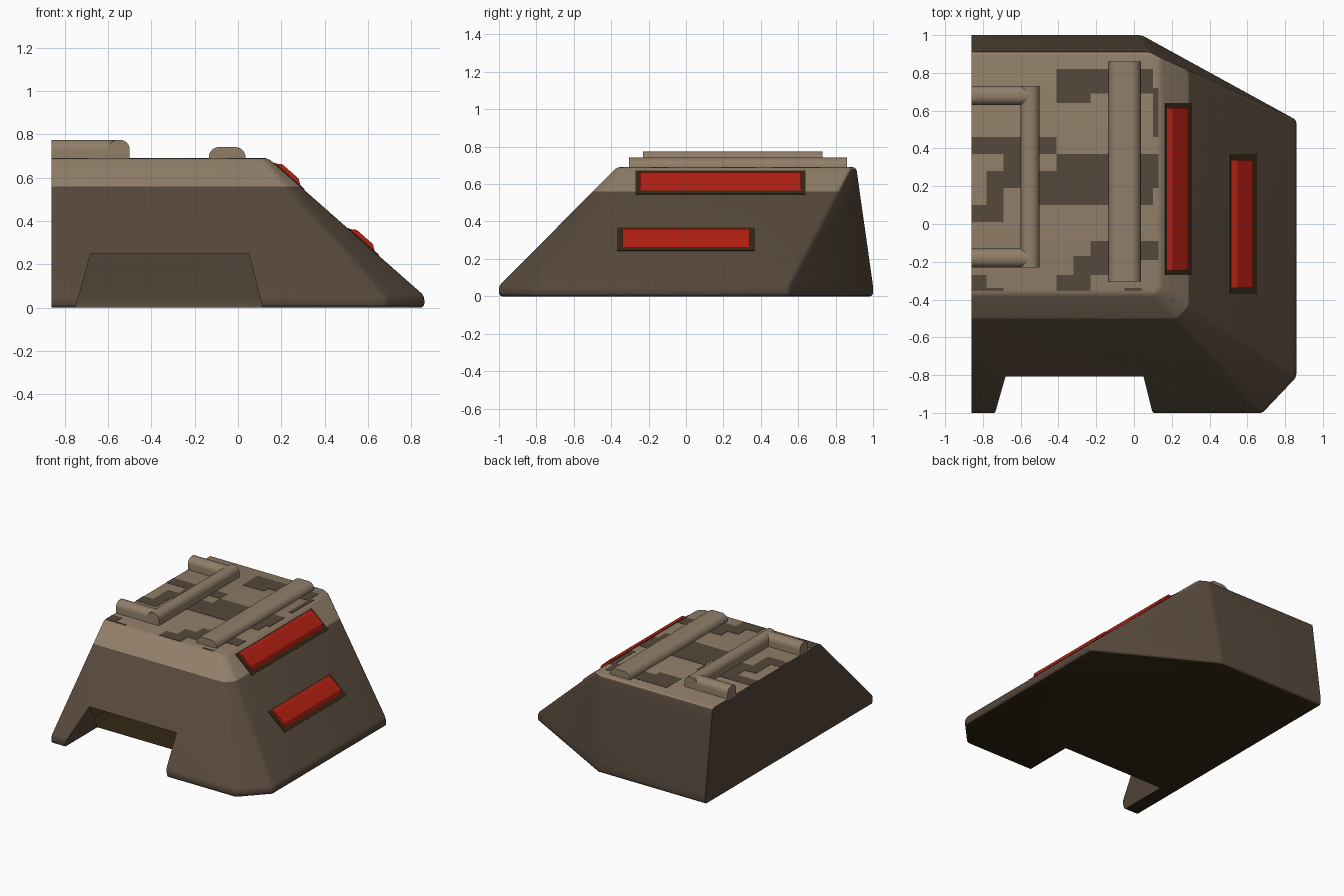
import bpy, bmesh
from mathutils import Vector, Matrix

if "Cube" in bpy.data.objects:
    bpy.data.objects.remove(bpy.data.objects["Cube"])


def material(name, rgb):
    m = bpy.data.materials.new(name)
    m.use_nodes = True
    m.diffuse_color = (*rgb, 1)
    m.node_tree.nodes["Principled BSDF"].inputs["Base Color"].default_value = (*rgb, 1)
    return m


BROWN = material("dark brown", (0.093, 0.065, 0.044))
TAN = material("tan", (0.283, 0.209, 0.141))
OLIVE = material("dark olive", (0.033, 0.02, 0.007))
RED = material("lamp red", (0.45, 0.014, 0.006))


def finish(name, bm, mats, matrix=None):
    bmesh.ops.recalc_face_normals(bm, faces=bm.faces)
    mesh = bpy.data.meshes.new(name)
    bm.to_mesh(mesh)
    bm.free()
    ob = bpy.data.objects.new(name, mesh)
    bpy.context.scene.collection.objects.link(ob)
    for m in mats:
        mesh.materials.append(m)
    if matrix:
        ob.matrix_world = matrix
    return ob


def smooth(ob):
    bpy.ops.object.select_all(action='DESELECT')
    ob.select_set(True)
    bpy.context.view_layer.objects.active = ob
    bpy.ops.object.shade_smooth_by_angle(angle=0.6)


def loft(bm, rings):
    """Closed solid through rings of equal point count."""
    vs = [[bm.verts.new(p) for p in ring] for ring in rings]
    n = len(vs[0])
    for a, b in zip(vs, vs[1:]):
        for i in range(n):
            j = (i + 1) % n
            bm.faces.new((a[i], a[j], b[j], b[i]))
    bm.faces.new(vs[0][::-1])
    bm.faces.new(vs[-1])


# Sloped hull: wide foot with a short rim, narrow roof, flat left side
SIDE, ROOF, BAND = -0.86, 0.69, 0.56
foot = [(SIDE, -1), (0.68, -1), (0.86, -0.81), (0.86, 0.55), (0.04, 1), (SIDE, 1)]
roof = [(SIDE, -0.37), (0.11, -0.37), (0.14, -0.34), (0.14, 0.88), (0.085, 0.91), (SIDE, 0.91)]
bm = bmesh.new()
loft(bm, [[(x, y, z) for x, y in ring]
          for ring, z in ((foot, 0), (foot, 0.055), (roof, ROOF))])
bmesh.ops.recalc_face_normals(bm, faces=bm.faces)
edges = [e for e in bm.edges
         if not all(v.co.x < SIDE + 0.01 for v in e.verts)]
bmesh.ops.bevel(bm, geom=edges, offset=0.018, segments=3, profile=0.5,
                affect='EDGES', clamp_overlap=True)
hull = finish("hull", bm, [BROWN, TAN, OLIVE])

# Notch in the front foot
bm = bmesh.new()
loft(bm, [[(x0, -1.2, z), (x1, -1.2, z), (x1, back, z), (x0, back, z)]
          for z, x0, x1, back in ((-0.05, -0.765, 0.125, -0.57), (0.25, -0.68, 0.05, -0.79))])
cutter = finish("notch_cutter", bm, [BROWN])
cutter.hide_render = True
mod = hull.modifiers.new("notch", 'BOOLEAN')
mod.object = cutter
mod.operation = 'DIFFERENCE'
mod.solver = 'EXACT'
cut = bpy.data.meshes.new_from_object(
    hull.evaluated_get(bpy.context.evaluated_depsgraph_get()))
hull.modifiers.clear()
hull.data = cut
bpy.data.objects.remove(cutter)

# Open the notch into the hollow hull, then colour the upper band and the floor
bm = bmesh.new()
bm.from_mesh(cut)
opening = []
for f in bm.faces:
    c = f.calc_center_median()
    if -0.7 < c.x < 0.07 and -0.95 < c.y < -0.5 and 0.04 < c.z < 0.22 and -0.9 < f.normal.z < -0.3:
        opening.append(f)
bmesh.ops.delete(bm, geom=opening, context='FACES')
bmesh.ops.bisect_plane(bm, geom=bm.verts[:] + bm.edges[:] + bm.faces[:],
                       plane_co=(0, 0, BAND), plane_no=(0, 0, 1))
for f in bm.faces:
    c, n = f.calc_center_median(), f.normal
    f.material_index = 0
    if c.z > BAND and n.y < 0.7 and n.x > -0.5:
        f.material_index = 1
    elif n.z < -0.95 and c.z < 0.02:
        f.material_index = 2
bm.to_mesh(cut)
bm.free()
smooth(hull)

# Blocky camouflage plates on the roof: x from, x to, y from, y to
patches = [
    (-0.41, -0.1, 0.69, 0.82), (-0.41, -0.23, 0.64, 0.69), (0.0, 0.1, 0.69, 0.82),
    (0.1, 0.13, 0.46, 0.72), (-0.86, -0.41, 0.37, 0.46), (-0.69, -0.5, 0.28, 0.37),
    (-0.78, -0.6, 0.19, 0.28), (-0.78, -0.69, 0.1, 0.19), (-0.86, -0.69, 0.01, 0.1),
    (-0.41, -0.1, 0.28, 0.37), (-0.5, -0.1, 0.1, 0.28), (0.0, 0.13, 0.19, 0.37),
    (0.0, 0.1, 0.1, 0.19), (-0.23, -0.1, -0.17, -0.09), (-0.32, -0.1, -0.27, -0.17),
    (-0.41, -0.23, -0.355, -0.27), (-0.86, -0.78, -0.355, -0.27),
    (-0.78, -0.69, -0.355, -0.34), (0.0, 0.13, -0.19, -0.09), (-0.05, 0.04, -0.355, -0.34)]
bm = bmesh.new()
for x0, x1, y0, y1 in patches:
    loft(bm, [[(x0, y0, z), (x1, y0, z), (x1, y1, z), (x0, y1, z)]
              for z in (ROOF - 0.002, ROOF + 0.002)])
finish("camouflage_patches", bm, [BROWN])


# Round-topped roof rails
def rail(name, x, y, top, radius):
    bm = bmesh.new()
    loft(bm, [[(x[0], y[0], z), (x[1], y[0], z), (x[1], y[1], z), (x[0], y[1], z)]
              for z in (ROOF - 0.01, top)])
    axis = 0 if x[1] - x[0] > y[1] - y[0] else 1
    long_edges = [e for e in bm.edges
                  if abs(e.verts[0].co[axis] - e.verts[1].co[axis]) > 0.01
                  and min(v.co.z for v in e.verts) > ROOF]
    bmesh.ops.bevel(bm, geom=long_edges, offset=radius, segments=6, profile=0.5,
                    affect='EDGES', clamp_overlap=True)
    smooth(finish(name, bm, [TAN]))


rail("long_rail", (-0.135, 0.035), (-0.305, 0.86), 0.742, 0.048)
rail("frame_cross_rail", (-0.6, -0.5), (-0.23, 0.73), 0.775, 0.045)
rail("frame_front_rail", (SIDE, -0.55), (-0.23, -0.13), 0.775, 0.045)
rail("frame_back_rail", (SIDE, -0.55), (0.63, 0.73), 0.775, 0.045)

# Red lamps with dark surrounds, laid on the right-hand slope
down = Vector((0.72, 0, -0.635)).normalized()
across = Vector((0, 1, 0))
out = down.cross(across).normalized()


def slope_matrix(x, y):
    m = Matrix((down, across, out)).transposed().to_4x4()
    m.translation = (x, y, ROOF - (x - 0.14) * 0.635 / 0.72)
    return m


def lamp(name, x, y, frame_len, lamp_len):
    bm = bmesh.new()
    w, h = 0.094, frame_len / 2
    loft(bm, [[(-w, -h, z), (w, -h, z), (w, h, z), (-w, h, z)] for z in (-0.005, 0.004)])
    finish(name + "_surround", bm, [OLIVE], slope_matrix(x, y))
    bm = bmesh.new()
    profile = [(-0.082, 0), (-0.05, 0.022), (0.05, 0.022), (0.082, 0)]
    loft(bm, [[(u, v, z) for u, z in profile] for v in (-lamp_len / 2, lamp_len / 2)])
    finish(name, bm, [RED], slope_matrix(x - 0.007, y))


lamp("upper_lamp", 0.235, 0.185, 0.91, 0.86)
lamp("lower_lamp", 0.578, 0.0, 0.74, 0.68)
